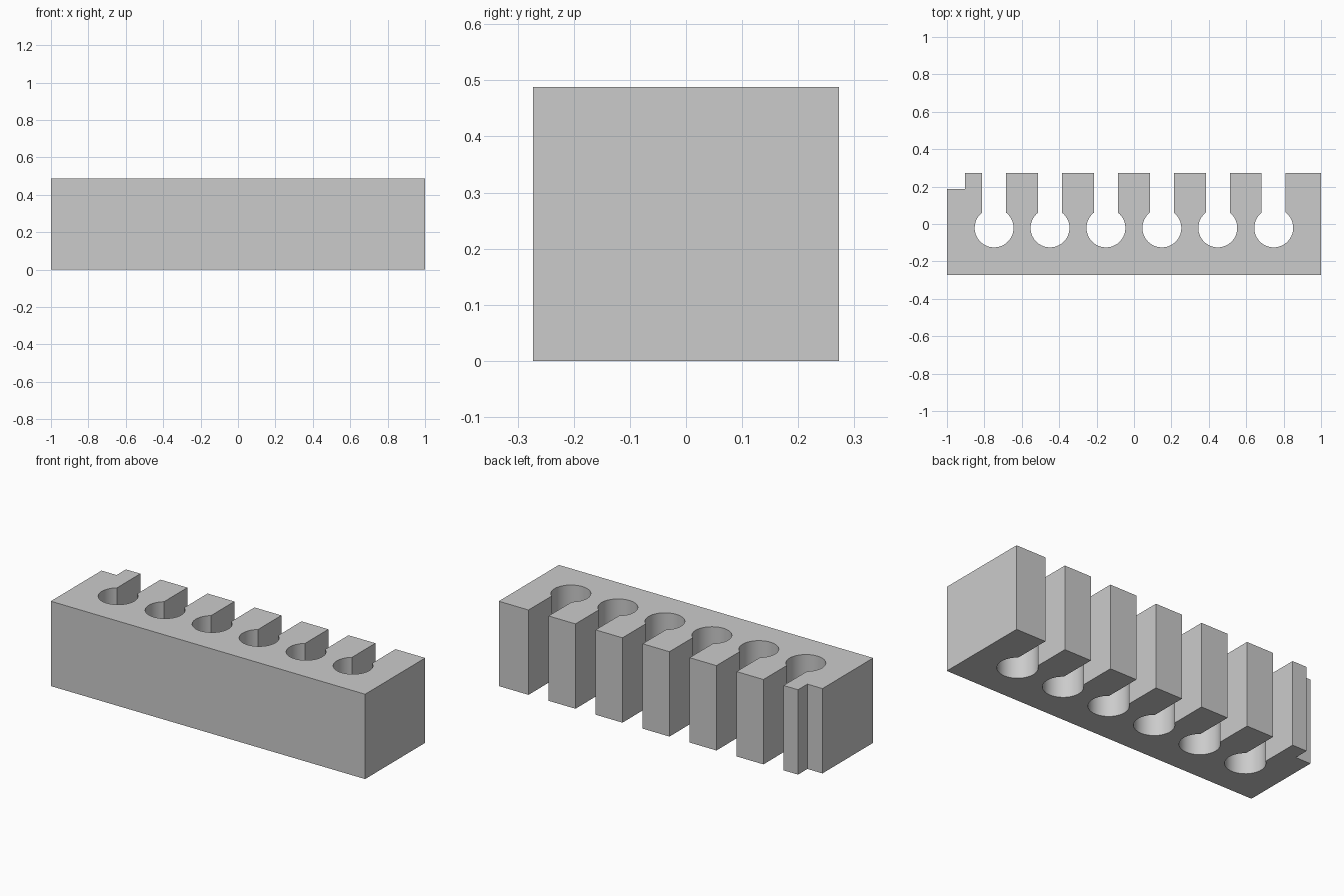
import bpy, bmesh, math

if "Cube" in bpy.data.objects:
    bpy.data.objects.remove(bpy.data.objects["Cube"])

HALF_DEPTH, HEIGHT = 0.273, 0.488
HOLE_Y, HOLE_R, SLOT_HALF = -0.021, 0.104, 0.064
SEGMENTS = 40

# Plan outline: front edge, right end, then the keyhole slots from right to left
outline = [(-1, -HALF_DEPTH), (1, -HALF_DEPTH), (1, HALF_DEPTH)]
mouth = math.asin(SLOT_HALF / HOLE_R)
for i in reversed(range(6)):
    cx = -0.748 + 0.299 * i
    outline.append((cx + SLOT_HALF, HALF_DEPTH))
    for k in range(SEGMENTS + 1):
        a = mouth + (2 * math.pi - 2 * mouth) * k / SEGMENTS
        outline.append((cx + HOLE_R * math.sin(a), HOLE_Y + HOLE_R * math.cos(a)))
    outline.append((cx - SLOT_HALF, HALF_DEPTH))

# Corner notch at the back left
outline += [(-0.904, HALF_DEPTH), (-0.904, 0.188), (-1, 0.188)]

# Extrude the outline into the block
bm = bmesh.new()
base = bm.faces.new([bm.verts.new((x, y, 0)) for x, y in outline])
top = bmesh.ops.extrude_face_region(bm, geom=[base], use_keep_orig=True)
bmesh.ops.translate(bm, vec=(0, 0, HEIGHT),
                    verts=[v for v in top["geom"] if isinstance(v, bmesh.types.BMVert)])
bmesh.ops.recalc_face_normals(bm, faces=bm.faces)
mesh = bpy.data.meshes.new("slotted_block")
bm.to_mesh(mesh)
bm.free()

block = bpy.data.objects.new("slotted_block", mesh)
bpy.context.collection.objects.link(block)
grey = bpy.data.materials.new("light_grey")
grey.diffuse_color = (0.6, 0.6, 0.6, 1)
grey.use_nodes = True
grey.node_tree.nodes["Principled BSDF"].inputs["Base Color"].default_value = grey.diffuse_color
mesh.materials.append(grey)

# Smooth hole walls, sharp block edges
bpy.context.view_layer.objects.active = block
block.select_set(True)
bpy.ops.object.shade_smooth_by_angle(angle=math.radians(30))
